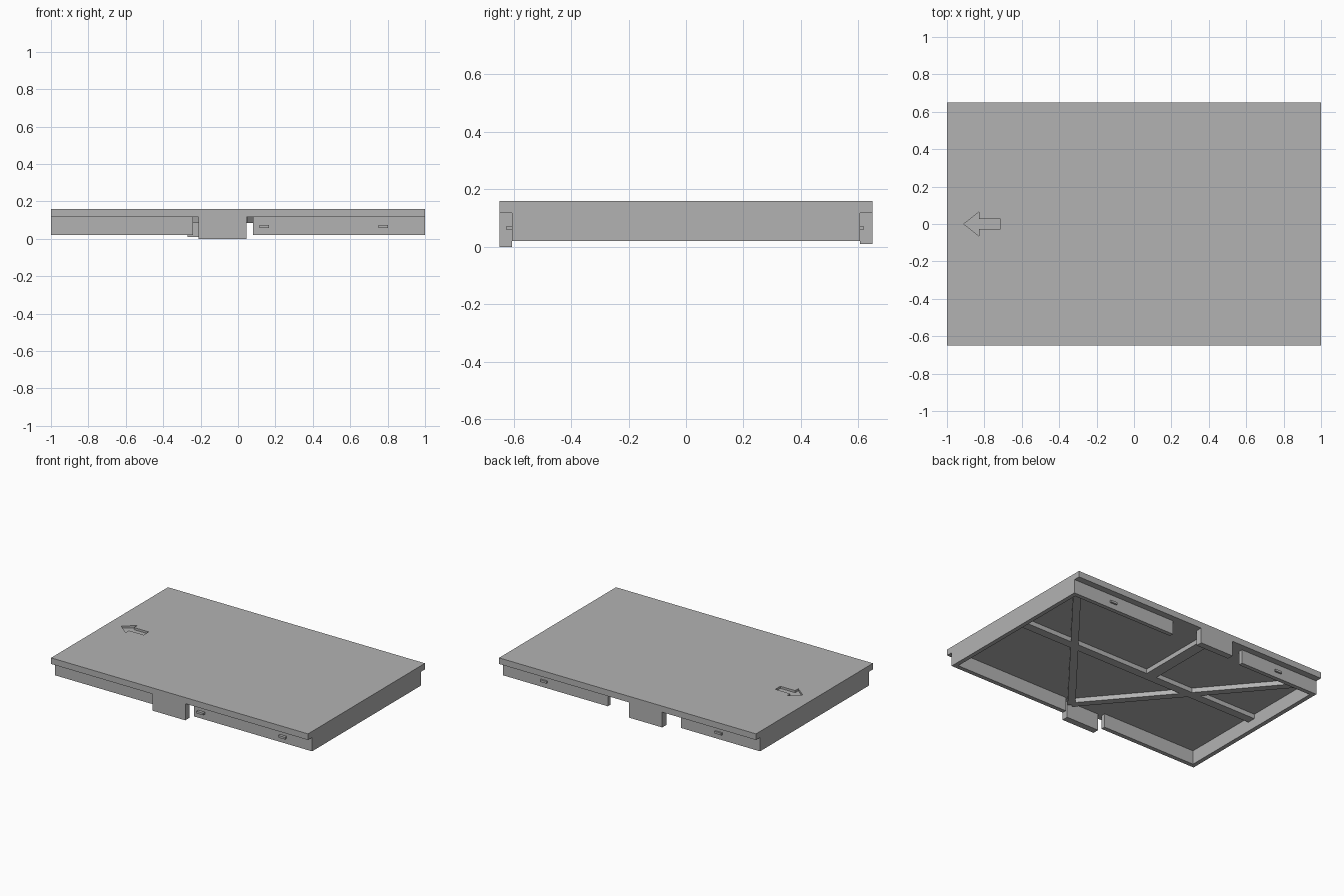
import bpy
import bmesh
import math
from mathutils import Matrix, Vector

if "Cube" in bpy.data.objects:
    bpy.data.objects.remove(bpy.data.objects["Cube"], do_unlink=True)

grey = bpy.data.materials.new("plain grey")
grey.use_nodes = True
colour = (0.45, 0.45, 0.45, 1)
grey.diffuse_color = colour
grey.node_tree.nodes["Principled BSDF"].inputs["Base Color"].default_value = colour


def finish(name, bm):
    bmesh.ops.recalc_face_normals(bm, faces=bm.faces)
    mesh = bpy.data.meshes.new(name)
    bm.to_mesh(mesh)
    bm.free()
    mesh.materials.append(grey)
    ob = bpy.data.objects.new(name, mesh)
    bpy.context.collection.objects.link(ob)
    return ob


def box(name, x0, x1, y0, y1, z0, z1):
    bm = bmesh.new()
    size = Matrix.Diagonal((x1 - x0, y1 - y0, z1 - z0, 1))
    centre = Vector((x0 + x1, y0 + y1, z0 + z1)) / 2
    bmesh.ops.create_cube(bm, size=1, matrix=Matrix.Translation(centre) @ size)
    return finish(name, bm)


def prism(name, outline, z0, z1):
    bm = bmesh.new()
    face = bm.faces.new([bm.verts.new((x, y, z0)) for x, y in outline])
    grown = bmesh.ops.extrude_face_region(bm, geom=[face])["geom"]
    verts = [v for v in grown if isinstance(v, bmesh.types.BMVert)]
    bmesh.ops.translate(bm, verts=verts, vec=(0, 0, z1 - z0))
    return finish(name, bm)


def rib(name, start, end, width):
    a, b = Vector(start), Vector(end)
    d = (b - a).normalized() * width / 2
    n = Vector((-d.y, d.x))
    return prism(name, [a + n, a - n, b - n, b + n], RIB, UNDER)


TOP, UNDER, RIB, RIM = 0.16, 0.117, 0.085, 0.02
EDGE, SKIRT, WALL = 0.65, 0.605, 0.03

# Top panel with a sunken arrow
panel = box("top_panel", -1, 1, -EDGE, EDGE, UNDER, TOP)
half = [(-0.83, 0.063), (-0.83, 0.028), (-0.715, 0.028)]
arrow = [(-0.91, 0)] + half + [(x, -y) for x, y in reversed(half)]
cutter = prism("arrow_cutter", arrow, TOP - 0.015, TOP + 0.05)
cutter.hide_render = True
cut = panel.modifiers.new("arrow", "BOOLEAN")
cut.operation = "DIFFERENCE"
cut.solver = "EXACT"
cut.object = cutter
bpy.context.view_layer.objects.active = panel
bpy.ops.object.modifier_apply(modifier=cut.name)
bpy.data.objects.remove(cutter, do_unlink=True)

# End walls, flush with the panel ends
box("left_end_wall", 1 - WALL, 1, -SKIRT, SKIRT, RIM, UNDER)
box("right_end_wall", -1, WALL - 1, -SKIRT, SKIRT, RIM, UNDER)

# Inset skirts, broken around each tab
inner = SKIRT - WALL
for side, a, b in (("left", 0.08, 1 - WALL), ("right", WALL - 1, -0.24)):
    box("front_skirt_" + side, a, b, -SKIRT, -inner, RIM, UNDER)
for side, a, b in (("left", 0.185, 1 - WALL), ("right", WALL - 1, -0.385)):
    box("back_skirt_" + side, a, b, inner, SKIRT, RIM, UNDER)

# Finger tabs
box("front_tab", -0.21, 0.045, -EDGE, -SKIRT, 0, UNDER)
box("back_tab", -0.27, -0.01, SKIRT, EDGE, 0.01, UNDER)

# Small catches on the skirts
for i, x in enumerate((0.14, 0.777)):
    box(f"front_catch_{i + 1}", x - 0.026, x + 0.026, -SKIRT - 0.02, -SKIRT, 0.058, 0.073)
for i, x in enumerate((0.68, -0.68)):
    box(f"back_catch_{i + 1}", x - 0.026, x + 0.026, SKIRT, SKIRT + 0.012, 0.058, 0.073)

# Stiffening ribs underneath
rib("long_rib", (WALL - 1, 0), (1 - WALL, 0), 0.06)
rib("cross_rib", (-0.12, 0), (-0.12, SKIRT), 0.08)
for side, sx in (("left", 1), ("right", -1)):
    rib("diagonal_rib_" + side, (0.03, -0.58), (sx * 0.95, 0.575), 0.05)
